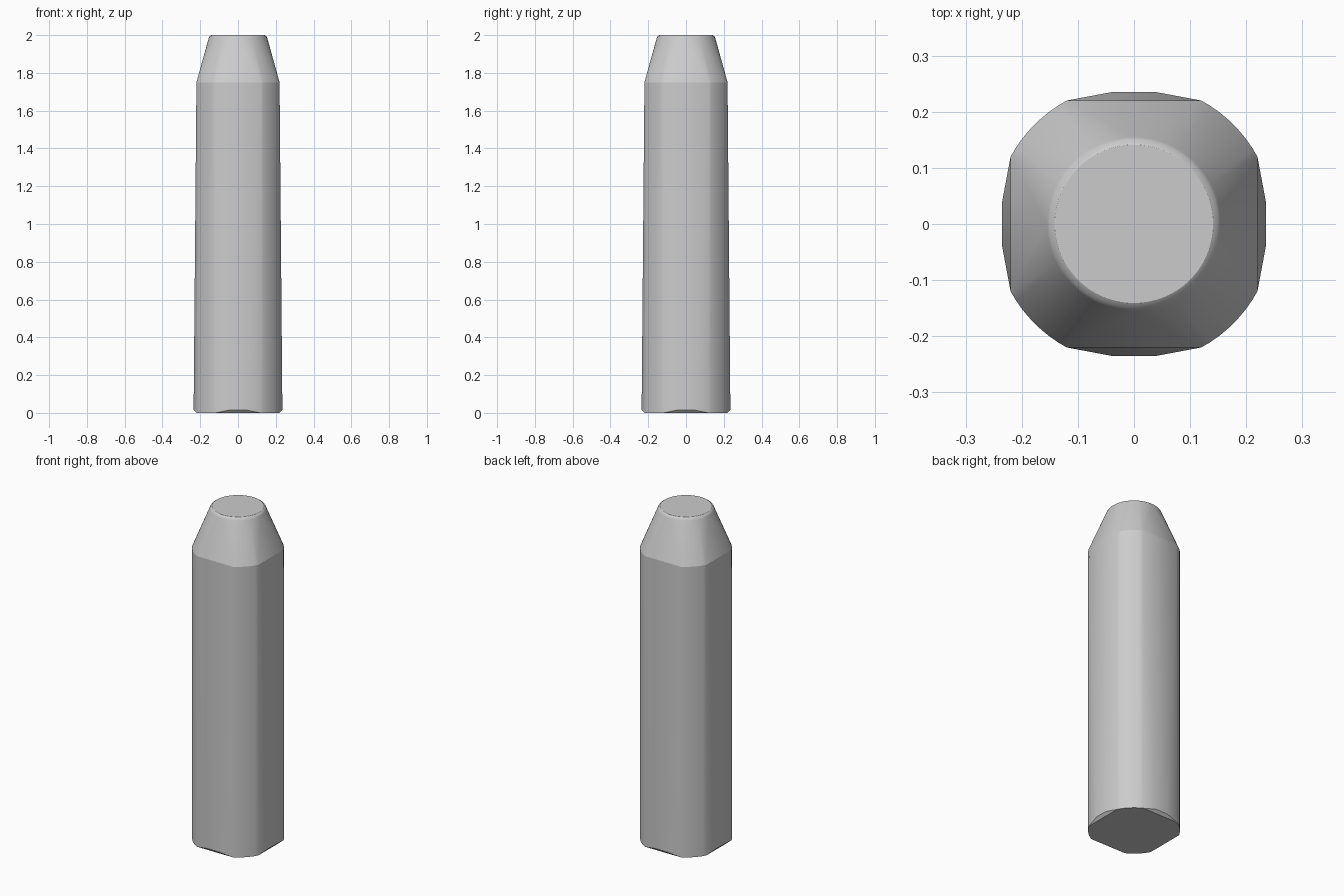
import bpy
import bmesh
from math import atan2, cos, sin, pi, radians

cube = bpy.data.objects.get("Cube")
if cube:
    bpy.data.objects.remove(cube, do_unlink=True)

SHOULDER_Z = 1.75
FLAT, HALF = 0.22, 0.12          # flat distance from the axis, half its width
ARC_STEPS, RIM_STEPS = 8, 64


def quarter_turns(x, y):
    """The point repeated on all four sides."""
    return [(x, y), (-y, x), (-x, -y), (y, -x)]


points = []

# Straight body: square section with large round corners
radius = (FLAT ** 2 + HALF ** 2) ** 0.5
start = atan2(HALF, FLAT)
for i in range(ARC_STEPS + 1):
    a = start + (pi / 2 - 2 * start) * i / ARC_STEPS
    for x, y in quarter_turns(radius * cos(a), radius * sin(a)):
        points += [(x, y, 0), (x, y, SHOULDER_Z)]

# Slight swelling of each flat towards the foot
for side in (-0.04, 0.04):
    points += [(x, y, 0.016) for x, y in quarter_turns(side, 0.235)]

# Round nose with a softened rim
for r, z in ((0.158, 1.972), (0.155, 1.984), (0.15, 1.994), (0.141, 2.0)):
    for i in range(RIM_STEPS):
        a = 2 * pi * i / RIM_STEPS
        points.append((r * cos(a), r * sin(a), z))

# Skin the sections into one convex solid
bm = bmesh.new()
for p in points:
    bm.verts.new(p)
hull = bmesh.ops.convex_hull(bm, input=bm.verts)
loose = [v for v in bm.verts if not v.link_faces]
bmesh.ops.delete(bm, geom=loose, context="VERTS")
bmesh.ops.dissolve_limit(bm, angle_limit=radians(0.1), verts=bm.verts, edges=bm.edges)
bmesh.ops.recalc_face_normals(bm, faces=bm.faces)

# Smooth sides, crisp shoulder, foot and end caps
for f in bm.faces:
    f.smooth = True
for e in bm.edges:
    on_shoulder = all(abs(v.co.z - SHOULDER_Z) < 0.001 for v in e.verts)
    on_cap = any(abs(f.normal.z) > 0.99 for f in e.link_faces)
    sharp_angle = e.calc_face_angle(0) > radians(30)
    e.smooth = not (on_shoulder or on_cap or sharp_angle)

mesh = bpy.data.meshes.new("tapered_post")
bm.to_mesh(mesh)
bm.free()
post = bpy.data.objects.new("tapered_post", mesh)
bpy.context.collection.objects.link(post)

# Plain light grey
grey = bpy.data.materials.new("light_grey")
grey.use_nodes = True
colour = (0.6, 0.6, 0.6, 1)
grey.diffuse_color = colour
grey.node_tree.nodes["Principled BSDF"].inputs["Base Color"].default_value = colour
mesh.materials.append(grey)
